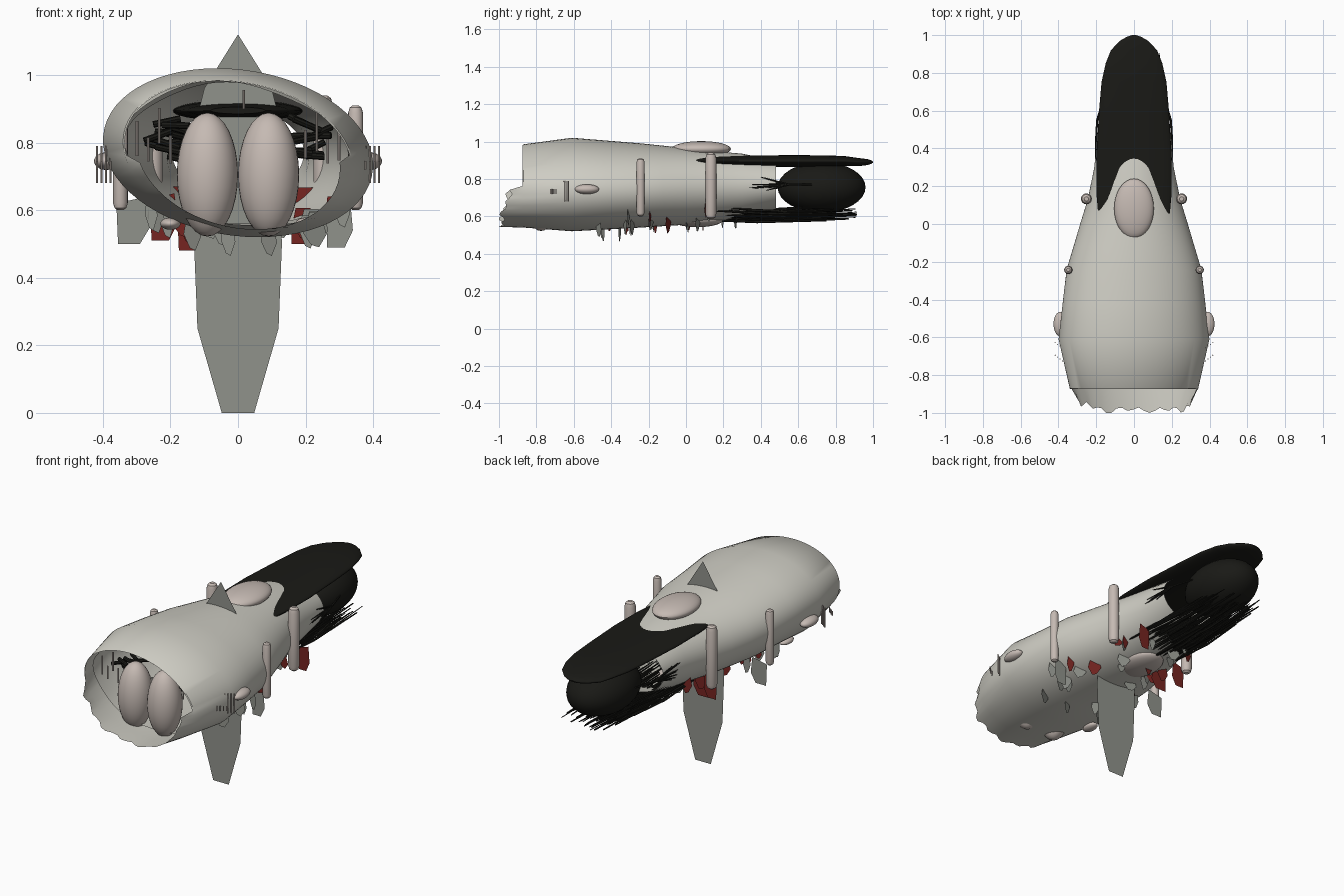
import bpy, bmesh, math, random
from mathutils import Vector

if "Cube" in bpy.data.objects:
    bpy.data.objects.remove(bpy.data.objects["Cube"])
random.seed(7)


def material(name, rgb):
    m = bpy.data.materials.new(name)
    m.diffuse_color = (*rgb, 1)
    m.use_nodes = True
    m.node_tree.nodes["Principled BSDF"].inputs["Base Color"].default_value = m.diffuse_color
    return m


HULL = material("bone_grey", (0.62, 0.61, 0.55))
PALE = material("pale_pink_grey", (0.56, 0.49, 0.45))
PLATE = material("plate_grey", (0.28, 0.29, 0.26))
RED = material("dark_red", (0.18, 0.018, 0.015))
BLACK = material("black", (0.01, 0.01, 0.008))


def finish(name, bm, mat, smooth=True):
    me = bpy.data.meshes.new(name)
    bmesh.ops.recalc_face_normals(bm, faces=bm.faces)
    bm.to_mesh(me)
    bm.free()
    ob = bpy.data.objects.new(name, me)
    bpy.context.collection.objects.link(ob)
    me.materials.append(mat)
    if smooth:
        bpy.context.view_layer.objects.active = ob
        bpy.ops.object.select_all(action='DESELECT')
        ob.select_set(True)
        bpy.ops.object.shade_smooth_by_angle(angle=math.radians(35))
    return ob


def loft(bm, rings, caps=False):
    loops = [[bm.verts.new(p) for p in r] for r in rings]
    n = len(loops[0])
    for a, b in zip(loops, loops[1:]):
        for i in range(n):
            j = (i + 1) % n
            bm.faces.new((a[i], a[j], b[j], b[i]))
    if caps:
        bm.faces.new(loops[0])
        bm.faces.new(loops[-1])


def ellipsoid(name, c, r, mat):
    bm = bmesh.new()
    bmesh.ops.create_uvsphere(bm, u_segments=32, v_segments=16, radius=1)
    for v in bm.verts:
        v.co = Vector([c[k] + v.co[k] * r[k] for k in range(3)])
    return finish(name, bm, mat)


def tube(bm, pts, radii, n=8):
    pts = [Vector(p) for p in pts]
    rings = []
    for k, p in enumerate(pts):
        d = (pts[min(k + 1, len(pts) - 1)] - pts[max(k - 1, 0)]).normalized()
        u = d.orthogonal().normalized()
        w = d.cross(u)
        rings.append([p + radii[k] * (u * math.cos(a) + w * math.sin(a))
                      for a in (2 * math.pi * i / n for i in range(n))])
    loft(bm, rings, True)


def pill(name, x, y, z0, z1, r):
    bm = bmesh.new()
    f = [0, .3, .3, 0]
    tube(bm, [(x, y, z) for z in (z0, z0 + r * .3, z0 + r, z1 - r, z1 - r * .3, z1)],
         [r * .4, r * .8, r, r, r * .8, r * .4], 16)
    return finish(name, bm, PALE)


# Hull: tapered shell, sheared oval at the open front, with a torn lower lip
SECTIONS = [(-.87, .335, .985, .54), (-.61, .395, 1.02, .52), (-.24, .355, .99, .54),
            (0, .285, .965, .555), (.13, .245, .95, .57), (.3, .21, .935, .59), (.48, .195, .9, .64)]


def section(y):
    for a, b in zip(SECTIONS, SECTIONS[1:]):
        if y <= b[0]:
            t = (y - a[0]) / (b[0] - a[0])
            return [a[k] + (b[k] - a[k]) * t for k in range(1, 4)]
    return SECTIONS[-1][1:]


def hull_point(y, ang, k=1.0):
    rx, zt, zb = section(y)
    shear = .06 * max(0, min(1, (.1 - y) / .6))
    s, c = math.sin(ang), math.cos(ang)
    return Vector((k * (rx * c) - shear * s, y, (zt + zb) / 2 + k * s * (zt - zb) / 2))


N = 64
ANG = [2 * math.pi * i / N for i in range(N)]
lip = []
for i, a in enumerate(ANG):
    p = hull_point(-.87, a, .985)
    s = math.sin(a)
    if s < .0:
        t = min(1, .55 - s * .6)
        p.y -= .115 * t + .013 * math.sin(i * 1.7) + .008 * math.sin(i * .8)
        p.y = max(p.y, -1)
        p.x *= .9
    else:
        p.y -= .004
    lip.append(p)
bm = bmesh.new()
loft(bm, [lip] + [[hull_point(y, a) for a in ANG]
                  for y in (-.87, -.61, -.42, -.24, -.12, 0, .13, .3, .48)])
finish("hull", bm, HULL)

# Inner lining
bm = bmesh.new()
loft(bm, [[hull_point(y, a, .93 + .02 * math.sin(5 * a)) for a in ANG] for y in (-.8, -.61, -.24)])
finish("inner_lining", bm, HULL)

# Upper nose blade: flattened black lens cutting through the hull top
bm = bmesh.new()
BLADE = [(-.22, .08, .01), (-.15, .15, .02), (0, .185, .026), (.15, .198, .03), (.35, .2, .031), (.6, .185, .032),
         (.75, .172, .031), (.85, .15, .027), (.92, .122, .022), (.97, .075, .016), (.99, .04, .01), (1, .012, .003)]
loft(bm, [[(w * math.cos(a), y, .895 - .005 * (y > .9) + h * math.sin(a)) for a in ANG]
          for y, w, h in BLADE], True)
finish("nose_blade", bm, BLACK)
ellipsoid("nose_ball", (0, .725, .755), (.165, .235, .135), BLACK)

# Trailing strands below the nose, and side strands from the hull end
bm = bmesh.new()
for k in range(90):
    x = random.uniform(-.17, .17)
    y0, y1 = random.uniform(0, .35), random.uniform(.62, .92)
    z0 = .575 + abs(x) * .25 + random.uniform(0, .03)
    z1 = .575 + abs(x) * .2 + random.uniform(0, .05)
    r = random.uniform(.003, .008)
    tube(bm, [(x, y0, z0), (x * .98, (y0 + y1) / 2, (z0 + z1) / 2 - .01), (x * .9, y1, z1)],
         [r * .5, r, r * .5], 6)
for s in (-1, 1):
    for k in range(9):
        z = random.uniform(.73, .81)
        tube(bm, [(s * .205, random.uniform(.33, .45), z), (s * .195, .55, .77), (s * .15, .7, .77)],
             [.002, .006, .004], 6)
finish("trailing_strands", bm, BLACK)

# Black stubs inside the mouth
bm = bmesh.new()
for s in (-1, 1):
    for k in range(11):
        p = Vector((s * random.uniform(.2, .28), random.uniform(-.74, -.55), random.uniform(.75, .86)))
        d = Vector((s * -.08, random.uniform(-.05, .05), random.uniform(-.04, .04)))
        tube(bm, [p, p + d], [.01, .01], 8)
finish("mouth_stubs", bm, BLACK)

# Flat upright plate: fin below, spike on top
half = [(.048, 0), (.12, .25), (.13, .5), (.115, .9), (.1, .96)]
bm = bmesh.new()
out = half + [(0, 1.12)] + [(-x, z) for x, z in reversed(half)]
bm.faces.new([bm.verts.new((x, -.15, z)) for x, z in out])
finish("keel_fin", bm, PLATE, False)

# Pods in the mouth, on the top and underneath
for s, side in ((-1, "left"), (1, "right")):
    ellipsoid(f"mouth_pod_{side}", (s * .0905, -.775, .705), (.0905, .09, .183), PALE)
    ellipsoid(f"side_blister_{side}", (s * .39, -.53, .745), (.036, .065, .026), PALE)
    pill(f"rear_post_{side}", s * .252, .133, .585, .94, .029)
    pill(f"mid_post_{side}", s * .348, -.243, .6, .91, .022)
    ellipsoid(f"belly_blister_{side}", (s * .2, -.6, .56), (.03, .05, .018), PALE)
ellipsoid("top_dome", (0, .082, .96), (.105, .158, .042), PALE)
ellipsoid("bottom_dome", (0, .06, .582), (.1, .14, .04), PALE)

# Thin gill bars on the flanks and in the mouth
bm = bmesh.new()
for s in (-1, 1):
    for k in range(4):
        x = s * (.378 + k * .013)
        tube(bm, [(x, -.655 + k * .009, .68), (x, -.655 + k * .009, .79)], [.003, .003])
        tube(bm, [(x, -.725 + k * .01, .72), (x, -.725 + k * .01, .745)], [.003, .003])
    for k in range(4):
        x = s * (.2 + .033 * k)
        z = random.uniform(.72, .8)
        tube(bm, [(x, -.77, z), (x, -.77, z + random.uniform(.07, .12))], [.004, .004])
tube(bm, [(.017, -.77, .9), (.017, -.77, .955)], [.003, .003])
finish("gill_bars", bm, PALE)

# Hanging shards along the belly
shards = {"grey_shards": (bmesh.new(), PLATE), "red_shards": (bmesh.new(), RED)}
for k in range(36):
    key = "red_shards" if k % 3 == 0 else "grey_shards"
    bm = shards[key][0]
    y = random.uniform(-.47, .32)
    t = random.uniform(-1, 1) * .95
    p = hull_point(y, -math.pi / 2 + t)
    w, h = random.uniform(.018, .04), random.uniform(.06, .1)
    yaw = random.uniform(-.45, .45)
    top = p.z + .02
    low = max(.465, top - h)
    outline = [(-.7, 0), (.6, 0), (1, .55), (.35, 1), (-.3, .92), (-1, .5)]
    bm.faces.new([bm.verts.new((p.x + u * w * math.cos(yaw), y + u * w * math.sin(yaw), top + (low - top) * v))
                  for u, v in outline])
# Larger named plates seen at the front
for key, x, y, z, w in (("grey_shards", -.31, -.2, .58, .05), ("grey_shards", .3, -.25, .57, .04),
                        ("red_shards", .19, .31, .58, .035), ("red_shards", -.13, .05, .56, .05),
                        ("red_shards", -.22, .1, .59, .04)):
    bm = shards[key][0]
    bm.faces.new([bm.verts.new((x + u * w, y, z + v)) for u, v in
                  ((-1, .04), (.8, .06), (1, -.03), (.4, -.08), (-.9, -.08))])
for key, (bm, mat) in shards.items():
    finish(key, bm, mat, False)
